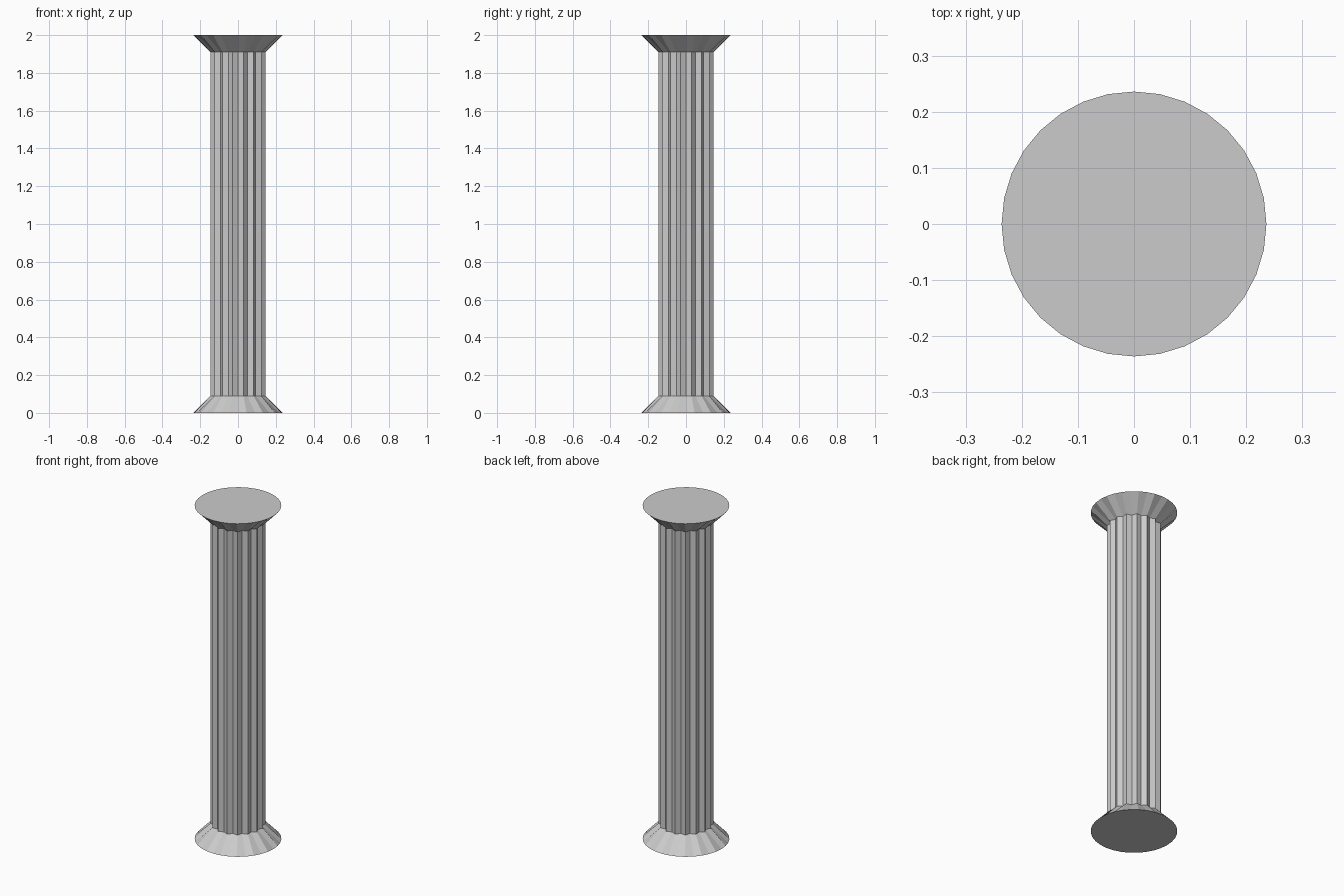
import bpy, bmesh
from math import sin, cos, pi

if "Cube" in bpy.data.objects:
    bpy.data.objects.remove(bpy.data.objects["Cube"])

SIDES = 32
RIM, RIDGE, GROOVE = 0.236, 0.149, 0.131
HEIGHT, FLARE = 2.0, 0.09


def ring(bm, z, even, odd):
    """One horizontal loop with alternating radii."""
    verts = []
    for i in range(SIDES):
        a = 2 * pi * i / SIDES
        r = odd if i % 2 else even
        verts.append(bm.verts.new((r * cos(a), r * sin(a), z)))
    return verts


# Fluted shaft flaring out to a round foot and a round capital
bm = bmesh.new()
rings = [
    ring(bm, 0, RIM, RIM),
    ring(bm, FLARE, GROOVE, RIDGE),
    ring(bm, HEIGHT - FLARE, GROOVE, RIDGE),
    ring(bm, HEIGHT, RIM, RIM),
]
for low, high in zip(rings, rings[1:]):
    for i in range(SIDES):
        j = (i + 1) % SIDES
        bm.faces.new((low[i], low[j], high[j], high[i]))

# Flat end discs
bm.faces.new(rings[0][::-1])
bm.faces.new(rings[-1])

mesh = bpy.data.meshes.new("fluted_column")
bm.to_mesh(mesh)
bm.free()
column = bpy.data.objects.new("fluted_column", mesh)
bpy.context.collection.objects.link(column)
